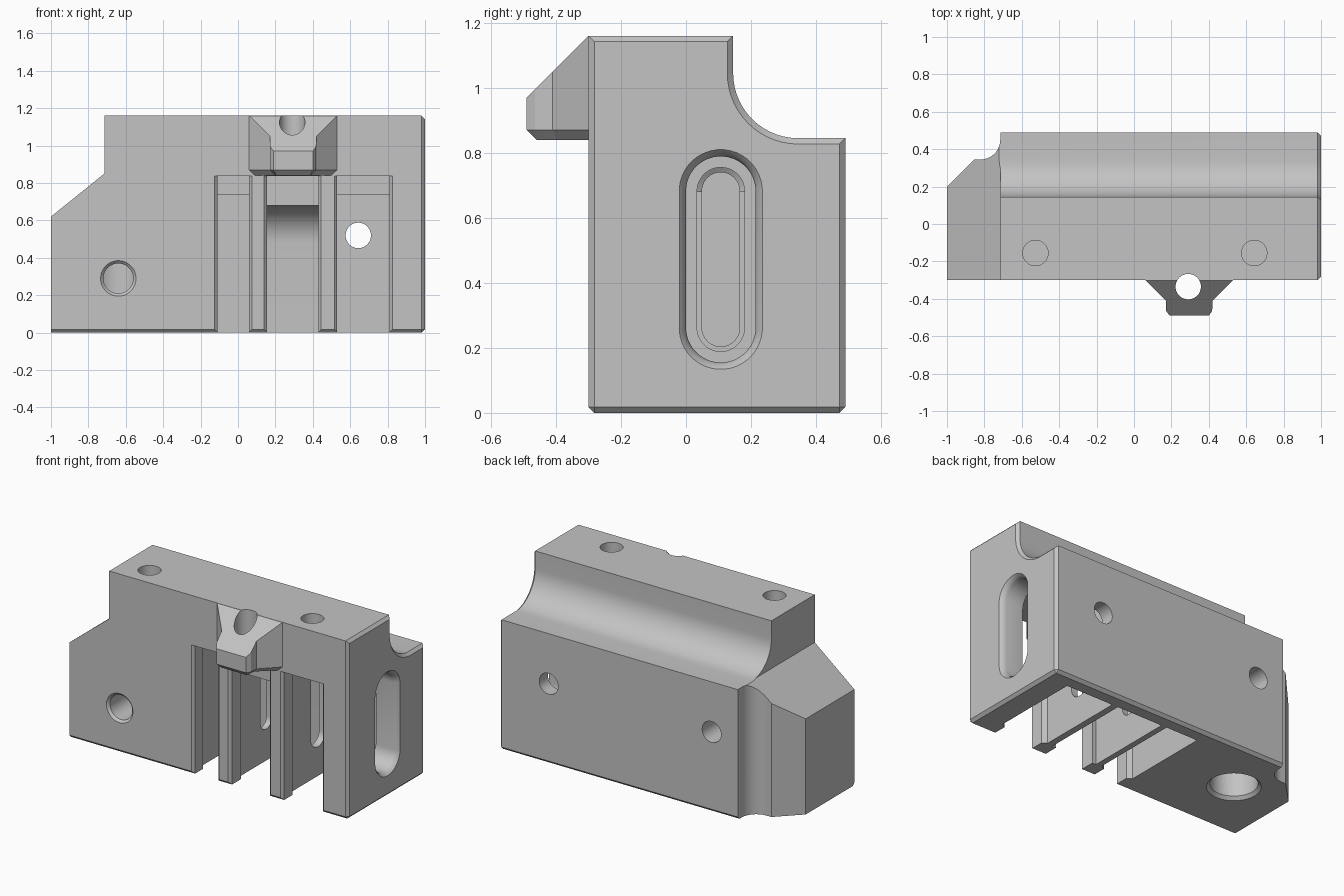
import bpy, bmesh
from math import pi, sin, cos, radians
from mathutils import Vector

cube = bpy.data.objects.get("Cube")
if cube:
    bpy.data.objects.remove(cube, do_unlink=True)

grey = bpy.data.materials.new("plain grey")
grey.use_nodes = True
grey.diffuse_color = (0.55, 0.55, 0.55, 1)
grey.node_tree.nodes["Principled BSDF"].inputs["Base Color"].default_value = grey.diffuse_color


def place(axis, u, v, w):
    """Point with w along the axis and u, v on the other two axes."""
    return Vector({"x": (w, u, v), "y": (u, w, v), "z": (u, v, w)}[axis])


def to_object(name, bm):
    bmesh.ops.recalc_face_normals(bm, faces=bm.faces)
    mesh = bpy.data.meshes.new(name)
    bm.to_mesh(mesh)
    bm.free()
    mesh.materials.append(grey)
    obj = bpy.data.objects.new(name, mesh)
    bpy.context.collection.objects.link(obj)
    return obj


def loft(rings):
    """Closed solid through equally sized rings of points."""
    bm = bmesh.new()
    loops = [[bm.verts.new(p) for p in ring] for ring in rings]
    n = len(loops[0])
    for a, b in zip(loops, loops[1:]):
        for i in range(n):
            j = (i + 1) % n
            bm.faces.new((a[i], a[j], b[j], b[i]))
    bm.faces.new(loops[0])
    bm.faces.new(loops[-1])
    bmesh.ops.recalc_face_normals(bm, faces=bm.faces)
    return bm


def prism(axis, pts, lo, hi):
    return loft([[place(axis, u, v, w) for u, v in pts] for w in (lo, hi)])


def bore(axis, u, v, levels, stretch=0.0, n=40):
    """Round or long hole; levels are (position, radius) pairs."""
    rings = []
    for w, r in levels:
        ring = []
        for i in range(n):
            a = 2 * pi * (i + 0.5) / n
            s = stretch if sin(a) > 0 else -stretch
            ring.append(place(axis, u + r * cos(a), v + r * sin(a) + s, w))
        rings.append(ring)
    return loft(rings)


def arc(cu, cv, r, start, end, n=14):
    return [(cu + r * cos(radians(start + (end - start) * i / n)),
             cv + r * sin(radians(start + (end - start) * i / n))) for i in range(n + 1)]


def combine(target, other, operation):
    mod = target.modifiers.new(operation, "BOOLEAN")
    mod.operation = operation
    mod.solver = "EXACT"
    mod.object = other
    bpy.context.view_layer.objects.active = target
    bpy.ops.object.modifier_apply(modifier=mod.name)
    bpy.data.objects.remove(other, do_unlink=True)


def cut(bm):
    combine(body, to_object("cutter", bm), "DIFFERENCE")


FRONT, BACK, TOP = -0.30, 0.49, 1.16

# Main block: side profile with the rear cove, right end and bottom chamfered
profile = [(FRONT, 0), (BACK, 0), (BACK, 0.845)]
profile += arc(0.345, 1.045, 0.2, 270, 180) + [(0.145, TOP), (FRONT, TOP)]
bm = prism("x", profile, -1, 1)
edges = [e for e in bm.edges
         if all(v.co.x > 0.99 for v in e.verts)
         or all(v.co.z < 0.01 for v in e.verts) and abs(e.verts[0].co.x - e.verts[1].co.x) > 1]
bmesh.ops.bevel(bm, geom=edges, offset=0.018, segments=1, affect="EDGES")
body = to_object("slotted_block", bm)

# Left end: sloping top, and rear corner with chamfer and cove
cut(prism("y", [(-1.1, 0.54), (-0.715, 0.85), (-0.715, 1.4), (-1.1, 1.4)], -1, 1))
corner = [(-1.1, 0.1), (-0.855, 0.345)] + arc(-0.82, 0.45, 0.105, 270, 360, 10)
cut(prism("z", corner + [(-0.715, 0.7), (-1.1, 0.7)], -1, 2))

# Clamp nose: tapered plan, chamfered underside, sloping top
half = [(0.235, FRONT), (0.125, -0.41), (0.123, -0.465), (0.105, -0.49)]
plan = [(0.295 - x, y) for x, y in half] + [(0.295 + x, y) for x, y in reversed(half)]
plan += [(0.53, -0.27), (0.06, -0.27)]
bm = prism("z", plan, 0.84, 1.4)
low = [e for e in bm.edges if all(v.co.z < 0.85 for v in e.verts)
       and min(v.co.y for v in e.verts) < -0.31]
bmesh.ops.bevel(bm, geom=low, offset=0.03, segments=1, affect="EDGES")
for point, normal in (((0, FRONT, TOP), (0, -1, 1)), ((0, 0, TOP - 0.001), (0, 0, 1))):
    geom = bm.verts[:] + bm.edges[:] + bm.faces[:]
    bmesh.ops.bisect_plane(bm, geom=geom, plane_co=point, plane_no=normal, clear_outer=True)
    bmesh.ops.holes_fill(bm, edges=[e for e in bm.edges if e.is_boundary])
combine(body, to_object("clamp_nose", bm), "UNION")


# Front slots: flared mouth between lips, wider chamber behind
def slot_plan(a, b, depth, lip=0.03):
    side = [(0.015, FRONT - 0.02), (0.015, FRONT), (0, FRONT + 0.015), (0, -0.2),
            (lip, -0.18), (lip, depth)]
    return [(a - d, y) for d, y in side] + [(b + d, y) for d, y in reversed(side)]


for a, b in ((-0.11, 0.06), (0.53, 0.81)):
    cut(prism("z", slot_plan(a, b, 0.22), -0.1, 0.838))
    cut(prism("z", [(a - 0.03, 0.2), (b + 0.03, 0.2), (b + 0.03, 0.4), (a - 0.03, 0.4)], -0.1, 0.74))

# Middle slot: low ceiling that curves into the rear wall
cut(prism("z", slot_plan(0.155, 0.43, -0.17, 0), -0.1, 0.838))
chamber = [(-0.19, -0.1), (-0.19, 0.68)] + arc(0.2, 0.48, 0.2, 90, 0) + [(0.4, -0.1)]
cut(prism("x", chamber, 0.128, 0.457))

# Long window through the right wall, narrowing through both fins
window = [(-0.12, 0.058), (0.3, 0.058), (0.31, 0.073), (0.68, 0.073), (0.69, 0.107),
          (0.965, 0.107), (0.985, 0.114), (1.0, 0.128), (1.05, 0.128)]
cut(bore("x", 0.107, 0.472, window, stretch=0.21))

# Screw holes in the top, back and nose
R = 0.068
for x in (-0.527, 0.643):
    cut(bore("z", x, -0.155, [(0.9, R), (1.3, R)]))
cut(bore("y", 0.643, 0.52, [(0.3, R), (0.6, R)]))
cut(bore("z", 0.29, -0.335, [(0.8, R), (1.3, R)]))

# Large blind hole below, joined by the front and rear cross holes
cut(bore("z", -0.65, 0.124, [(-0.02, 0.178), (0.02, 0.14), (0.6, 0.14)]))
cut(bore("y", -0.64, 0.29, [(-0.32, 0.115), (-0.285, 0.08), (0.12, 0.08)]))
cut(bore("y", -0.527, 0.52, [(0.15, R), (0.6, R)]))

# Smooth curved walls, keep the machined edges sharp
bpy.ops.object.select_all(action="DESELECT")
body.select_set(True)
bpy.context.view_layer.objects.active = body
bpy.ops.object.shade_smooth_by_angle(angle=radians(25))
